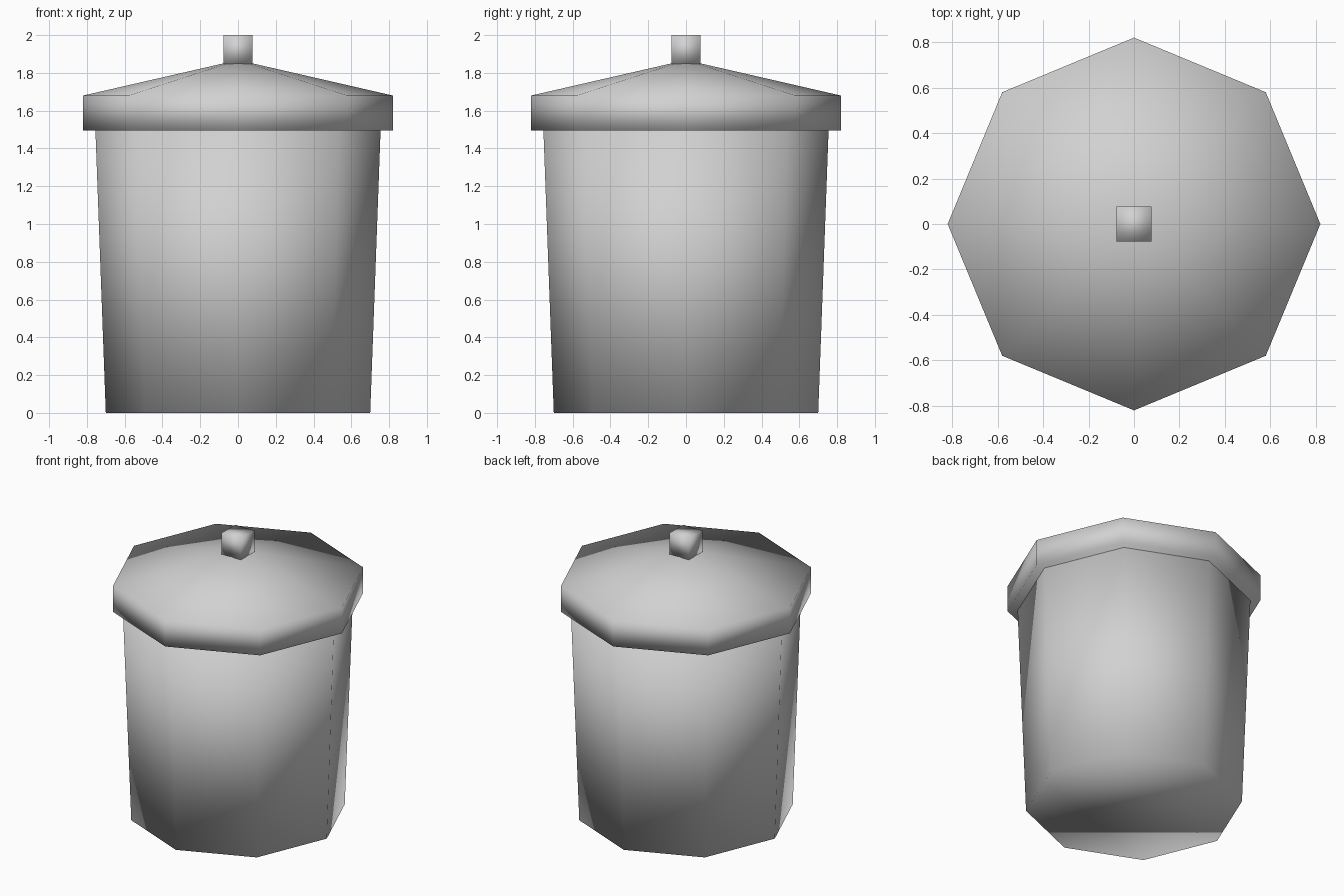
import bpy
import bmesh
from math import cos, sin, tau

cube = bpy.data.objects.get("Cube")
if cube:
    bpy.data.objects.remove(cube, do_unlink=True)

# Single plain grey material
GREY = (0.64, 0.64, 0.64, 1.0)
grey = bpy.data.materials.new("plain_grey")
grey.use_nodes = True
grey.diffuse_color = GREY
grey.node_tree.nodes["Principled BSDF"].inputs["Base Color"].default_value = GREY

SIDES = 8


def finish(name, bm):
    """Turn a bmesh into a smooth-shaded grey object."""
    bmesh.ops.recalc_face_normals(bm, faces=bm.faces)
    for face in bm.faces:
        face.smooth = True
    mesh = bpy.data.meshes.new(name)
    bm.to_mesh(mesh)
    bm.free()
    mesh.materials.append(grey)
    obj = bpy.data.objects.new(name, mesh)
    bpy.context.collection.objects.link(obj)
    return obj


def turned(name, profile, apex=None):
    """Closed octagonal solid from (radius, z) rings, with an optional point on top."""
    bm = bmesh.new()
    rings = [[bm.verts.new((r * cos(tau * i / SIDES), r * sin(tau * i / SIDES), z))
              for i in range(SIDES)] for r, z in profile]
    for low, high in zip(rings, rings[1:]):
        for i in range(SIDES):
            j = (i + 1) % SIDES
            bm.faces.new((low[i], low[j], high[j], high[i]))
    bm.faces.new(rings[0][::-1])
    if apex is None:
        bm.faces.new(rings[-1])
    else:
        tip = bm.verts.new((0, 0, apex))
        for i in range(SIDES):
            bm.faces.new((rings[-1][i], rings[-1][(i + 1) % SIDES], tip))
    return finish(name, bm)


# Tapered container
turned("body", [(0.70, 0.0), (0.755, 1.5)])

# Overhanging lid with a shallow pointed roof
turned("lid", [(0.82, 1.495), (0.82, 1.68)], apex=1.868)

# Square knob on the lid
bm = bmesh.new()
bmesh.ops.create_cube(bm, size=0.152)
bmesh.ops.translate(bm, verts=bm.verts, vec=(0, 0, 2.0 - 0.152 / 2))
finish("lid_knob", bm)
